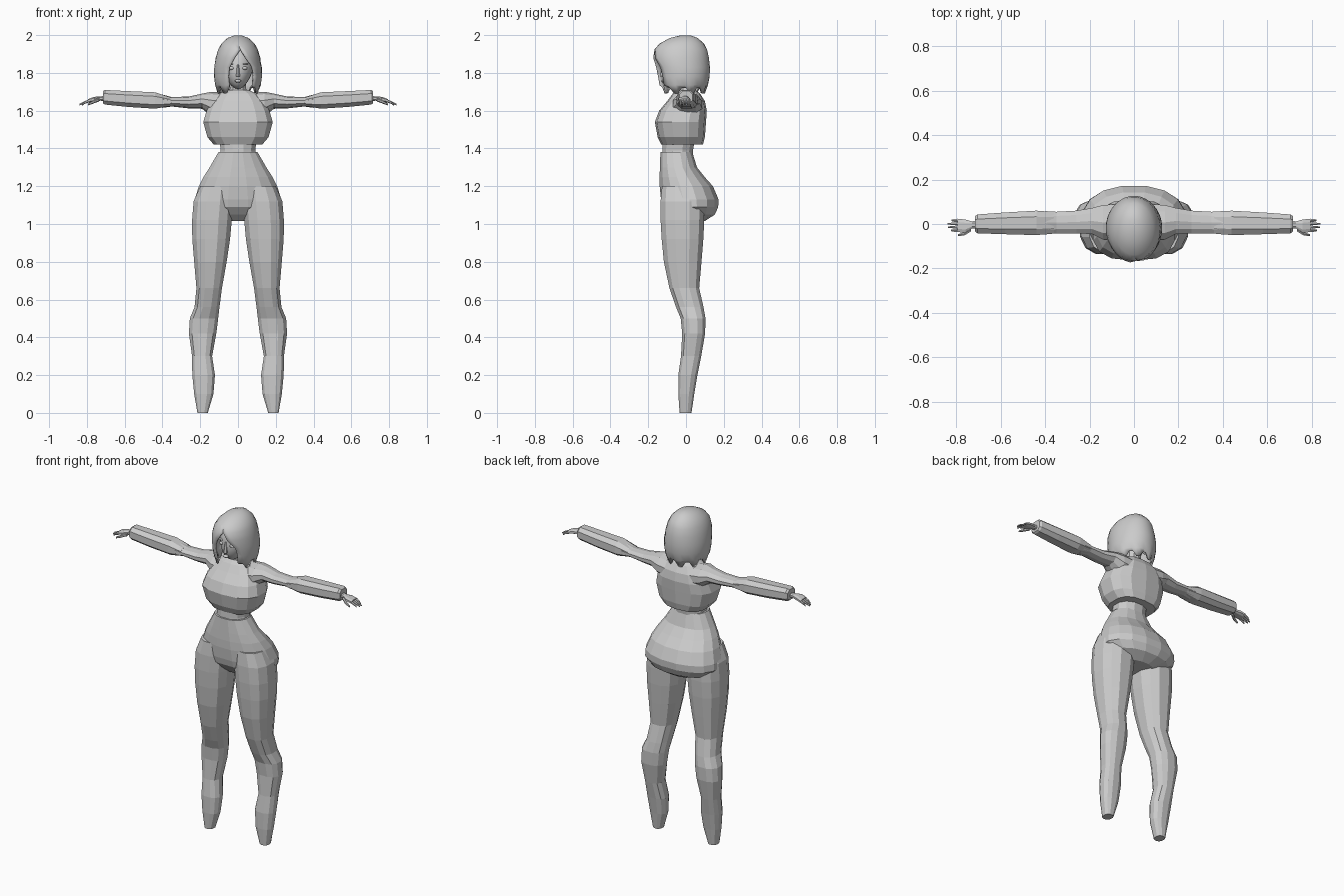
import bpy, bmesh
from math import sin, cos, pi, asin
from mathutils import Vector


def finish(name, bm, mirror=False, smooth=False):
    bmesh.ops.recalc_face_normals(bm, faces=bm.faces)
    me = bpy.data.meshes.new(name)
    bm.to_mesh(me)
    bm.free()
    ob = bpy.data.objects.new(name, me)
    bpy.context.collection.objects.link(ob)
    if mirror:
        ob.modifiers.new("Mirror", 'MIRROR')
    if smooth:
        bpy.ops.object.select_all(action='DESELECT')
        ob.select_set(True)
        bpy.context.view_layer.objects.active = ob
        bpy.ops.object.shade_smooth_by_angle(angle=0.7)
    return ob


def loft(name, rings, n=12, power=2.0, axis='z', mirror=False, smooth=False):
    """Skin superellipse sections: (position, a0, a1, b0, b1) along an axis."""
    bm = bmesh.new()
    prev = None
    loops = []
    for p, a0, a1, b0, b1 in rings:
        loop = []
        for k in range(n):
            t = 2 * pi * (k + 0.5) / n
            c, s = cos(t), sin(t)
            u = abs(c) ** (2 / power) * (1 if c > 0 else -1) / cos(pi / n) ** (2 / power)
            v = abs(s) ** (2 / power) * (1 if s > 0 else -1)
            u = max(-1, min(1, u))
            a = (a0 + a1) / 2 + u * (a1 - a0) / 2
            b = (b0 + b1) / 2 + v * (b1 - b0) / 2
            loop.append(bm.verts.new((a, b, p) if axis == 'z' else (p, a, b)))
        loops.append(loop)
    for lo, hi in zip(loops, loops[1:]):
        for k in range(n):
            j = (k + 1) % n
            bm.faces.new((lo[k], lo[j], hi[j], hi[k]))
    bm.faces.new(loops[0])
    bm.faces.new(loops[-1])
    return finish(name, bm, mirror, smooth)


def body(name, rows, **kw):
    """Symmetric loft from (z, half width, front y, back y)."""
    return loft(name, [(z, -w, w, f, b) for z, w, f, b in rows], **kw)


def ball(name, loc, size, shape=None, mirror=False, seg=16):
    bm = bmesh.new()
    bmesh.ops.create_uvsphere(bm, u_segments=seg, v_segments=seg * 3 // 4, radius=1)
    for v in bm.verts:
        if shape:
            v.co = shape(v.co)
        v.co = Vector(loc) + Vector([a * b for a, b in zip(v.co, size)])
    return finish(name, bm, mirror, True)


# Hips, waist and chest
body("hips", [(1.015, .10, -.05, .10), (1.05, .19, -.09, .155), (1.09, .232, -.125, .173),
              (1.13, .23, -.135, .175), (1.2, .207, -.142, .145), (1.25, .182, -.142, .10),
              (1.3, .15, -.14, .06), (1.38, .104, -.137, .035)], n=16, power=2.2)
body("waist", [(1.34, .10, -.13, .035), (1.39, .092, -.128, .04), (1.45, .098, -.125, .05)],
     n=12, power=2.2)
body("chest", [(1.42, .128, -.13, .09), (1.46, .162, -.15, .10), (1.54, .184, -.165, .106),
               (1.60, .166, -.142, .11), (1.65, .14, -.10, .10), (1.69, .10, -.07, .075),
               (1.71, .055, -.05, .05)], n=14, power=2.7)
body("neck", [(1.68, .055, -.05, .055), (1.72, .042, -.045, .04), (1.80, .04, -.045, .04)], n=10)

# Legs
loft("leg", [(0, .16, .215, -.035, .03), (.1, .13, .232, -.042, .045), (.2, .122, .242, -.042, .062),
             (.3, .137, .243, -.028, .082), (.42, .115, .26, -.022, .103), (.5, .105, .255, -.03, .105),
             (.56, .098, .23, -.055, .095), (.66, .085, .22, -.09, .072), (.8, .06, .232, -.12, .085),
             (.92, .042, .242, -.132, .095), (1.02, .033, .243, -.138, .10),
             (1.12, .025, .235, -.138, .10), (1.2, .03, .2, -.13, .08)],
     n=12, power=2.4, mirror=True)

# Arms: bare upper arm running into a wide sleeve
loft("upper_arm", [(.07, -.07, .09, 1.56, 1.695), (.14, -.07, .085, 1.57, 1.70),
                   (.19, -.045, .072, 1.61, 1.69), (.26, -.042, .06, 1.612, 1.675),
                   (.35, -.042, .055, 1.622, 1.672), (.40, -.047, .058, 1.615, 1.685)],
     n=10, axis='x', mirror=True)
loft("sleeve", [(.36, -.042, .054, 1.622, 1.673), (.44, -.05, .06, 1.608, 1.70),
                (.58, -.046, .052, 1.617, 1.706), (.705, -.042, .043, 1.63, 1.712),
                (.716, -.034, .035, 1.637, 1.705)], n=8, power=2.6, axis='x', mirror=True)

# Hands
loft("palm", [(.70, -.02, .015, 1.65, 1.68), (.73, -.02, .012, 1.652, 1.676),
              (.76, -.04, .02, 1.648, 1.674), (.795, -.036, .024, 1.642, 1.662)],
     n=8, power=2.6, axis='x', mirror=True)
for i, tip in enumerate((.825, .838, .84, .822)):
    y = -.029 + i * .015
    loft("finger", [(.785, y - .007, y + .007, 1.645, 1.661),
                    (.81, y - .006, y + .006, 1.637, 1.651),
                    (tip, y - .003, y + .003, 1.628, 1.637)], n=6, axis='x', mirror=True)
loft("thumb", [(.735, -.034, -.016, 1.648, 1.668), (.765, -.052, -.037, 1.638, 1.655),
               (.793, -.054, -.046, 1.628, 1.639)], n=6, axis='x', mirror=True)


# Head and face
def jaw(c):
    k = max(0, -c.z)
    return Vector((c.x * (1 - .25 * k), c.y * (1 - .1 * k) - .25 * k, c.z))


ball("head", (0, -.025, 1.83), (.082, .095, .115), jaw, seg=20)
loft("nose", [(1.78, -.011, .011, -.137, -.10), (1.795, -.009, .009, -.136, -.10),
              (1.845, -.005, .005, -.122, -.10)], n=6, smooth=True)
ball("eye", (.034, -.107, 1.825), (.017, .012, .009), mirror=True, seg=10)
ball("brow", (.034, -.106, 1.847), (.022, .01, .004), mirror=True, seg=8)
ball("lips", (0, -.119, 1.757), (.02, .013, .008), seg=10)
ball("ear", (.083, 0, 1.82), (.012, .022, .032), mirror=True, seg=10)

# Bobbed hair: shell with a pointed opening over the face
# (z, half width, front y, back y, opening on -x, opening on +x)
HAIR = [(1.998, .02, -.03, .025, 0, 0), (1.985, .055, -.085, .062, 0, 0),
        (1.955, .088, -.14, .095, 0, 0), (1.925, .105, -.167, .112, -.012, .014),
        (1.88, .118, -.175, .122, .018, .042), (1.83, .126, -.168, .127, .046, .078),
        (1.78, .127, -.16, .125, .052, .085), (1.735, .121, -.15, .116, .046, .08),
        (1.705, .108, -.135, .102, .045, .078)]
bm = bmesh.new()
N = 28
loops = []
for i, (z, w, f, b, left, right) in enumerate(HAIR):
    t0, t1 = asin(right / w), 2 * pi - asin(left / w)
    loop = []
    for k in range(N + 1):
        t = t0 + (t1 - t0) * k / N
        dz = (.016 if k % 4 < 2 else -.014) if i == len(HAIR) - 1 else 0
        loop.append(bm.verts.new((w * sin(t), (f + b) / 2 - (b - f) / 2 * cos(t), z + dz)))
    loops.append(loop)
for lo, hi in zip(loops, loops[1:]):
    for k in range(N):
        bm.faces.new((lo[k], lo[k + 1], hi[k + 1], hi[k]))
bm.faces.new(loops[0][:-1])
bmesh.ops.remove_doubles(bm, verts=bm.verts, dist=1e-5)
hair = finish("hair", bm, smooth=True)
shell = hair.modifiers.new("Thickness", 'SOLIDIFY')
shell.thickness = .01
shell.offset = -1
